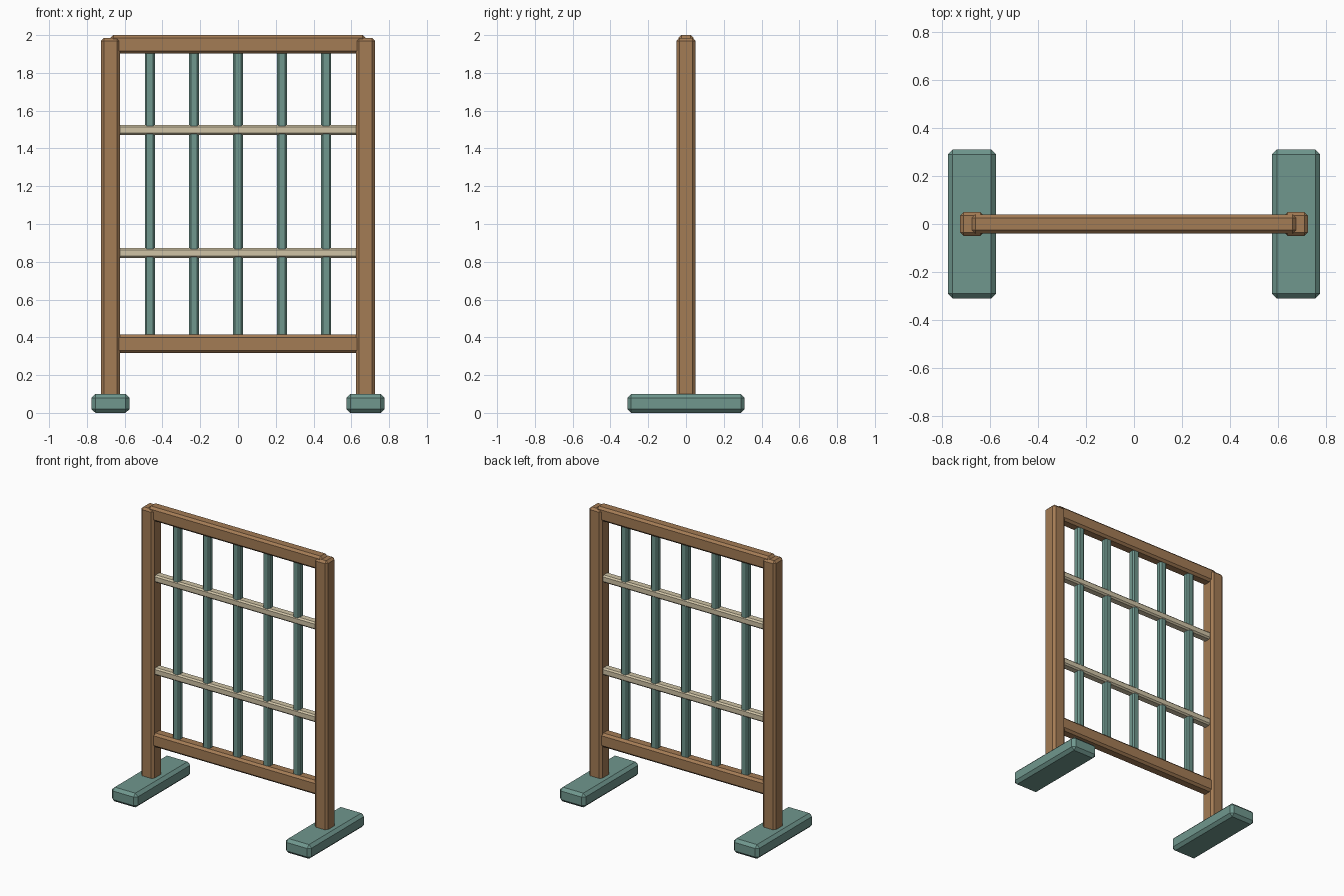
import bpy
import bmesh

if "Cube" in bpy.data.objects:
    bpy.data.objects.remove(bpy.data.objects["Cube"])


def material(name, rgb):
    m = bpy.data.materials.new(name)
    m.diffuse_color = (*rgb, 1)
    m.use_nodes = True
    m.node_tree.nodes["Principled BSDF"].inputs["Base Color"].default_value = m.diffuse_color
    return m


wood = material("brown_wood", (0.37, 0.20, 0.09))
teal = material("teal_paint", (0.16, 0.31, 0.27))
cream = material("cream_wood", (0.63, 0.55, 0.38))


def bar(name, size, centre, mat, bevel):
    """Box with a single flat chamfer on every edge."""
    bm = bmesh.new()
    bmesh.ops.create_cube(bm, size=1)
    bmesh.ops.scale(bm, vec=size, verts=bm.verts)
    bmesh.ops.bevel(bm, geom=bm.edges[:], offset=bevel, segments=1,
                    affect='EDGES')
    me = bpy.data.meshes.new(name)
    bm.to_mesh(me)
    bm.free()
    me.materials.append(mat)
    ob = bpy.data.objects.new(name, me)
    ob.location = centre
    bpy.context.collection.objects.link(ob)
    return ob


# Feet and upright posts, one pair on each side
for side, s in (("left", -1), ("right", 1)):
    bar(f"{side}_foot", (0.2, 0.62, 0.1), (s * 0.675, 0, 0.05), teal, 0.02)
    bar(f"{side}_post", (0.1, 0.1, 1.905), (s * 0.675, 0, 1.0325), wood, 0.015)

# Heavy top and bottom rails
bar("top_rail", (1.35, 0.08, 0.098), (0, 0, 1.951), wood, 0.015)
bar("bottom_rail", (1.35, 0.08, 0.098), (0, 0, 0.365), wood, 0.015)

# Thin cross slats
for name, z in (("lower_slat", 0.846), ("upper_slat", 1.497)):
    bar(name, (1.35, 0.06, 0.052), (0, 0, z), cream, 0.01)

# Vertical bars between the rails
for i in range(5):
    bar(f"vertical_bar_{i + 1}", (0.053, 0.05, 1.58),
        ((i - 2) * 0.2335, 0, 1.16), teal, 0.01)
